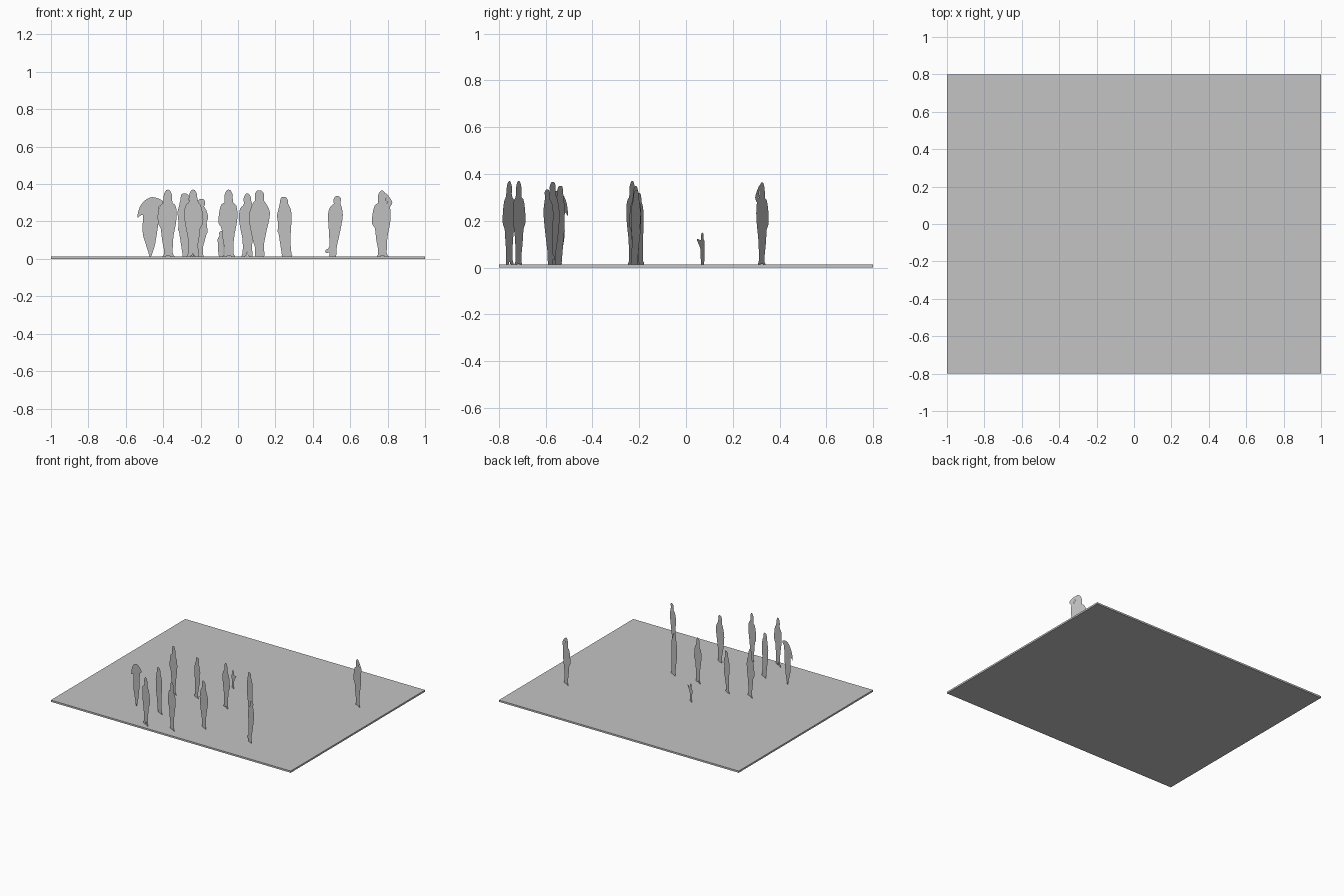
import bpy
import bmesh
import math
from mathutils import Matrix, Vector

default_cube = bpy.data.objects.get("Cube")
if default_cube:
    bpy.data.objects.remove(default_cube, do_unlink=True)

FLOOR_TOP = 0.013
TURN = math.radians(-28)


def make_material(name, colour):
    material = bpy.data.materials.new(name)
    material.use_nodes = True
    material.diffuse_color = colour
    shader = material.node_tree.nodes["Principled BSDF"]
    shader.inputs["Base Color"].default_value = colour
    return material


GREY = make_material("plain grey", (0.55, 0.55, 0.55, 1))

# Outlines as (sideways, height) in percent of the figure's height
STANDING = [(-9, 0), (-1, 1), (0, 8), (2, 1), (11, 0), (8, 6), (9, 28), (13, 46),
            (15, 62), (13, 76), (6, 82), (7, 91), (4, 98), (0, 100), (-4, 98),
            (-7, 91), (-5, 82), (-12, 78), (-16, 66), (-17, 50), (-12, 42),
            (-10, 26), (-6, 6)]
COAT = [(-5, 0), (13, 0), (13, 4), (9, 8), (11, 34), (13, 68), (10, 83), (5, 87),
        (6, 95), (1, 100), (-7, 99), (-9, 91), (-6, 86), (-11, 81), (-15, 67),
        (-10, 56), (-14, 42), (-6, 36), (-4, 8)]
WALKING = [(-9, 0), (3, 0), (3, 10), (6, 22), (11, 42), (16, 68), (13, 84), (10, 88),
           (13, 95), (8, 100), (1, 99), (-2, 92), (-1, 87), (-8, 82), (-12, 68),
           (-10, 44), (-8, 28), (-10, 15), (-17, 10), (-15, 6), (-9, 6)]
CLOAK = [(-7, 0), (8, 0), (6, 8), (10, 30), (17, 58), (17, 70), (10, 82), (6, 86),
         (8, 94), (3, 100), (-4, 100), (-8, 94), (-6, 86), (-12, 80), (-18, 60),
         (-13, 30), (-6, 8)]
UMBRELLA = [(-24, 66), (-20, 83), (-9, 95), (4, 100), (20, 96), (25, 90), (14, 80),
            (16, 58), (12, 36), (10, 22), (6, 10), (2, 0), (-1, 0), (-4, 12),
            (-5, 27), (-13, 34), (-14, 57), (-8, 66), (-16, 70)]
CHILD = [(-10, 0), (9, 0), (10, 25), (14, 50), (34, 74), (32, 80), (12, 76), (8, 82),
         (9, 92), (0, 100), (-9, 92), (-8, 80), (-15, 70), (-14, 40)]
RAISED_ARM = [(10, 74), (16, 78), (17, 84), (7, 96), (5, 92), (12, 85), (8, 80)]


def smooth_loop(points, steps=3):
    """Round a closed outline with a spline through its points."""
    pts = [Vector(p) for p in points]
    count = len(pts)
    result = []
    for i in range(count):
        before, start, end, after = (pts[(i + k) % count] for k in (-1, 0, 1, 2))
        for step in range(steps):
            t = step / steps
            p = start + 0.5 * t * (end - before + t * (
                2 * before - 5 * start + 4 * end - after
                + t * (3 * (start - end) + after - before)))
            result.append((p.x, min(max(p.y, 0), 100)))
    return result


def cutout(name, outlines, x, y, top, mirrored=False):
    """Flat standing figure, turned about the upright axis."""
    scale = (top - FLOOR_TOP) / 100
    side = -1 if mirrored else 1
    bm = bmesh.new()
    for outline in outlines:
        loop = smooth_loop(outline)
        if mirrored:
            loop.reverse()
        verts = [bm.verts.new((side * u * scale, 0, v * scale)) for u, v in loop]
        bm.faces.new(verts)
    bmesh.ops.triangulate(bm, faces=bm.faces[:])
    mesh = bpy.data.meshes.new(name)
    bm.to_mesh(mesh)
    bm.free()
    mesh.materials.append(GREY)
    figure = bpy.data.objects.new(name, mesh)
    figure.matrix_world = (Matrix.Translation((x, y, FLOOR_TOP))
                           @ Matrix.Rotation(TURN, 4, "Z"))
    bpy.context.collection.objects.link(figure)


# Floor slab
bpy.ops.mesh.primitive_cube_add(size=1, location=(0, 0, FLOOR_TOP / 2))
floor = bpy.context.object
floor.name = "floor_slab"
floor.scale = (2, 1.6, FLOOR_TOP)
floor.data.materials.append(GREY)

# Scattered flat figures
cutout("umbrella_figure", [UMBRELLA], -0.47, -0.54, 0.33)
cutout("tall_figure", [STANDING], -0.375, -0.23, 0.37)
cutout("coat_figure_left", [COAT], -0.28, -0.54, 0.35)
cutout("front_figure", [STANDING], -0.24, -0.755, 0.37, mirrored=True)
cutout("bag_figure", [COAT], -0.2, -0.2, 0.32, mirrored=True)
cutout("child_figure", [CHILD], -0.09, 0.07, 0.15)
cutout("middle_figure", [STANDING], -0.05, -0.715, 0.37)
cutout("rear_figure", [STANDING], 0.05, -0.215, 0.35, mirrored=True)
cutout("cloaked_figure", [CLOAK], 0.115, -0.57, 0.365)
cutout("coat_figure_right", [COAT], 0.25, -0.215, 0.33)
cutout("walking_figure", [WALKING], 0.515, -0.585, 0.335)
cutout("onlooker_figure", [STANDING, RAISED_ARM], 0.77, 0.325, 0.365)
